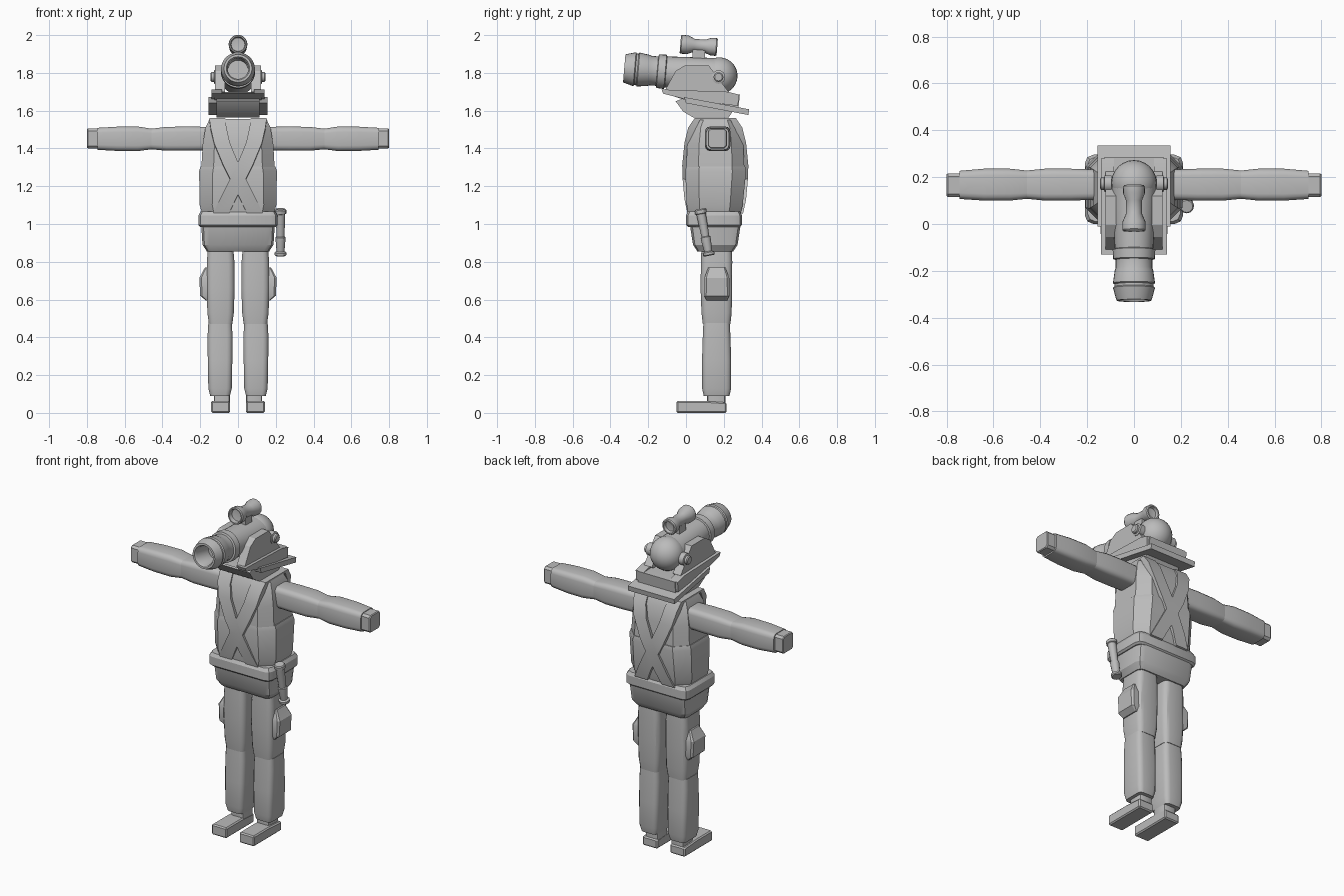
import bpy, bmesh, math
from mathutils import Vector, Matrix

GREY = bpy.data.materials.new("plain_grey")
GREY.diffuse_color = (0.5, 0.5, 0.5, 1)


def finish(name, bm, angle=30):
    bmesh.ops.remove_doubles(bm, verts=bm.verts, dist=1e-5)
    bmesh.ops.recalc_face_normals(bm, faces=bm.faces)
    me = bpy.data.meshes.new(name)
    bm.to_mesh(me)
    bm.free()
    me.materials.append(GREY)
    me.shade_smooth()
    me.set_sharp_from_angle(angle=math.radians(angle))
    ob = bpy.data.objects.new(name, me)
    bpy.context.collection.objects.link(ob)
    return ob


def skin(bm, rings, cap=True):
    for a, b in zip(rings, rings[1:]):
        for i in range(len(a)):
            j = (i + 1) % len(a)
            bm.faces.new((a[i], a[j], b[j], b[i]))
    if cap:
        bm.faces.new(rings[0])
        bm.faces.new(rings[-1])


def loft(name, rings, corner, segs=1, axis="z", angle=30):
    """Stack of rounded rectangles: (position, centre a, centre b, half a, half b)."""
    bm = bmesh.new()
    out = []
    for t, ca, cb, ha, hb in rings:
        r = corner * min(ha, hb)
        loop = []
        for q, (sa, sb) in enumerate(((1, 1), (-1, 1), (-1, -1), (1, -1))):
            for k in range(segs + 1):
                w = math.pi / 2 * (q + k / segs)
                a = ca + sa * (ha - r) + r * math.cos(w)
                b = cb + sb * (hb - r) + r * math.sin(w)
                loop.append(bm.verts.new((a, b, t) if axis == "z" else (t, a, b)))
        out.append(loop)
    skin(bm, out)
    return finish(name, bm, angle)


def lathe(name, profile, origin, direction, n=24, cap=True):
    """Spin (distance, radius) points around a direction."""
    bm = bmesh.new()
    rot = Vector(direction).to_track_quat("Z", "Y")
    rings = [[bm.verts.new(Vector(origin) + rot @ Vector(
        (r * math.cos(math.tau * i / n), r * math.sin(math.tau * i / n), d)))
        for i in range(n)] for d, r in profile]
    skin(bm, rings, cap)
    return finish(name, bm)


def slab(name, profile, x0, x1, bevel=0.0):
    """Extrude a (y, z) side profile from x0 to x1."""
    bm = bmesh.new()
    skin(bm, [[bm.verts.new((x, y, z)) for y, z in profile] for x in (x0, x1)])
    if bevel:
        bmesh.ops.recalc_face_normals(bm, faces=bm.faces)
        bmesh.ops.bevel(bm, geom=bm.edges[:], offset=bevel, segments=1, affect="EDGES")
    return finish(name, bm, 25)


# ---- legs and arms, both sides ----
for s, side in ((1, "right"), (-1, "left")):
    slab(side + "_foot", [(-0.05, 0), (0.215, 0), (0.215, 0.055), (0.1, 0.063), (-0.05, 0.063)],
         s * 0.042, s * 0.142, 0.007)
    x = s * 0.095
    loft(side + "_ankle", [(0.05, s * 0.085, 0.16, 0.042, 0.048), (0.1, s * 0.085, 0.16, 0.042, 0.048)], 0.3, 2)
    loft(side + "_shin", [(0.09, x, 0.162, 0.052, 0.068), (0.13, x, 0.162, 0.062, 0.077),
                          (0.28, x, 0.162, 0.065, 0.077), (0.41, x, 0.162, 0.066, 0.073),
                          (0.475, x, 0.162, 0.062, 0.070)], 0.45, 3)
    x = s * 0.092
    loft(side + "_thigh", [(0.47, x, 0.162, 0.062, 0.073), (0.53, x, 0.162, 0.07, 0.08),
                           (0.66, x, 0.16, 0.074, 0.083), (0.80, x, 0.162, 0.073, 0.083),
                           (0.88, x, 0.162, 0.066, 0.08)], 0.45, 3)
    # side pocket with flap
    loft(side + "_thigh_pocket", [(0.595, s * 0.15, 0.163, 0.02, 0.055), (0.62, s * 0.16, 0.163, 0.04, 0.066),
                                  (0.715, s * 0.16, 0.163, 0.045, 0.066), (0.73, s * 0.16, 0.163, 0.036, 0.060),
                                  (0.77, s * 0.15, 0.163, 0.025, 0.045)], 0.25, 1)
    loft(side + "_upper_arm", [(s * 0.15, 0.168, 1.452, 0.064, 0.062), (s * 0.27, 0.168, 1.452, 0.068, 0.064),
                               (s * 0.38, 0.168, 1.451, 0.068, 0.063), (s * 0.46, 0.168, 1.45, 0.06, 0.054)],
         0.45, 3, "x")
    loft(side + "_forearm", [(s * 0.455, 0.168, 1.45, 0.06, 0.054), (s * 0.53, 0.168, 1.451, 0.068, 0.065),
                             (s * 0.64, 0.168, 1.451, 0.068, 0.064), (s * 0.745, 0.167, 1.451, 0.06, 0.058)],
         0.45, 3, "x")
    loft(side + "_hand", [(s * 0.73, 0.166, 1.453, 0.05, 0.052), (s * 0.795, 0.166, 1.453, 0.05, 0.052),
                          (s * 0.80, 0.166, 1.453, 0.046, 0.048)], 0.25, 1, "x")

# ---- body ----
loft("pelvis", [(0.855, 0, 0.155, 0.165, 0.095), (0.89, 0, 0.155, 0.188, 0.118),
                (1.0, 0, 0.155, 0.195, 0.135)], 0.3, 2, angle=25)
loft("belt", [(0.985, 0, 0.148, 0.2, 0.138), (0.995, 0, 0.148, 0.21, 0.148), (1.045, 0, 0.148, 0.21, 0.148),
              (1.065, 0, 0.148, 0.198, 0.138)], 0.25, 2, angle=25)
loft("lower_vest", [(1.05, 0, 0.15, 0.188, 0.138), (1.1, 0, 0.152, 0.203, 0.148), (1.28, 0, 0.157, 0.206, 0.161),
                    (1.305, 0, 0.157, 0.198, 0.156)], 0.45, 1, angle=25)
loft("upper_vest", [(1.28, 0, 0.155, 0.195, 0.155), (1.42, 0, 0.155, 0.187, 0.148), (1.51, 0, 0.155, 0.172, 0.133),
                    (1.557, 0, 0.155, 0.15, 0.105)], 0.42, 1, angle=25)

# crossed shoulder straps: front path, over the shoulder, back path
front = [(-0.09, 0.008, 1.055), (-0.055, -0.008, 1.13), (0.0, -0.018, 1.24), (0.035, -0.02, 1.31),
         (0.085, -0.008, 1.43), (0.103, 0.012, 1.51), (0.11, 0.047, 1.562)]
path = front + [(x, 0.31 - y, z) for x, y, z in reversed(front)]
for s, side in ((1, "right"), (-1, "left")):
    bm = bmesh.new()
    rows = []
    for x, y, z in path:
        w = 0.042
        dy = (0.155 - y) * 0.25
        rows.append([bm.verts.new(p) for p in (
            (s * (x - w), y, z), (s * (x + w), y, z),
            (s * (x + w), y + dy, z - 0.012), (s * (x - w), y + dy, z - 0.012))])
    skin(bm, rows)
    finish(side + "_shoulder_strap", bm, 25)

# ---- baton hung from the belt ----
lathe("baton", [(0, 0.026), (0.005, 0.031), (0.018, 0.031), (0.024, 0.021), (0.085, 0.026), (0.1, 0.026),
                (0.104, 0.021), (0.225, 0.025), (0.228, 0.031), (0.246, 0.031), (0.252, 0.026)],
      (0.225, 0.122, 0.832), (0, -0.19, 1), 12)

# ---- head: carriage ----
slab("neck", [(-0.055, 1.65), (-0.015, 1.595), (0.04, 1.563), (0.225, 1.563), (0.25, 1.60), (0.24, 1.65),
              (0, 1.67)], -0.115, 0.115)
slab("tail_plank", [(-0.01, 1.672), (0.335, 1.607), (0.33, 1.577), (0.0, 1.64)], -0.155, 0.155)
slab("carriage_bed", [(-0.11, 1.69), (0.0, 1.655), (0.278, 1.615), (0.285, 1.685), (0.0, 1.70)], -0.125, 0.125)
for s, side in ((1, "right"), (-1, "left")):
    slab(side + "_rail", [(-0.13, 1.712), (-0.12, 1.69), (0.0, 1.66), (0.275, 1.625), (0.28, 1.685), (0.22, 1.70)],
         s * 0.085, s * 0.14)
    slab(side + "_cheek", [(-0.115, 1.70), (-0.055, 1.81), (-0.005, 1.84), (0.12, 1.84), (0.165, 1.78),
                           (0.225, 1.70), (0.2, 1.68)], s * 0.07, s * 0.122)
    lathe(side + "_trunnion", [(0, 0.036), (0.03, 0.036), (0.033, 0.026), (0.045, 0.026), (0.05, 0.02)],
          (s * 0.095, 0.172, 1.778), (s, 0, 0), 16)

# ---- head: barrel with bore, rings and round breech ----
tilt = (0, 1, -0.085)
lathe("barrel", [(0.12, 0.0), (0.12, 0.053), (0.012, 0.055), (0, 0.062), (0, 0.074), (0.012, 0.078), (0.055, 0.09),
                 (0.06, 0.084), (0.07, 0.084), (0.075, 0.09), (0.13, 0.082), (0.14, 0.078), (0.175, 0.078),
                 (0.178, 0.089), (0.218, 0.091), (0.222, 0.082), (0.36, 0.09), (0.5, 0.096)],
      (0, -0.327, 1.824), tilt, 28, cap=False)
bm = bmesh.new()
bmesh.ops.create_uvsphere(bm, u_segments=24, v_segments=14, radius=0.097,
                          matrix=Matrix.Translation((0, 0.176, 1.785)))
finish("breech", bm, 40)

# ---- head: sighting scope ----
lathe("scope", [(0.03, 0.0), (0.025, 0.036), (0, 0.040), (0, 0.046), (0.006, 0.050), (0.04, 0.049), (0.075, 0.034),
                (0.13, 0.034), (0.16, 0.046), (0.19, 0.047), (0.196, 0.042), (0.196, 0.034), (0.18, 0.03),
                (0.175, 0.0)], (0, -0.03, 1.952), (0, 1, -0.08), 20, cap=False)
slab("scope_mount", [(0.035, 1.86), (0.1, 1.86), (0.1, 1.925), (0.035, 1.93)], -0.025, 0.025)
